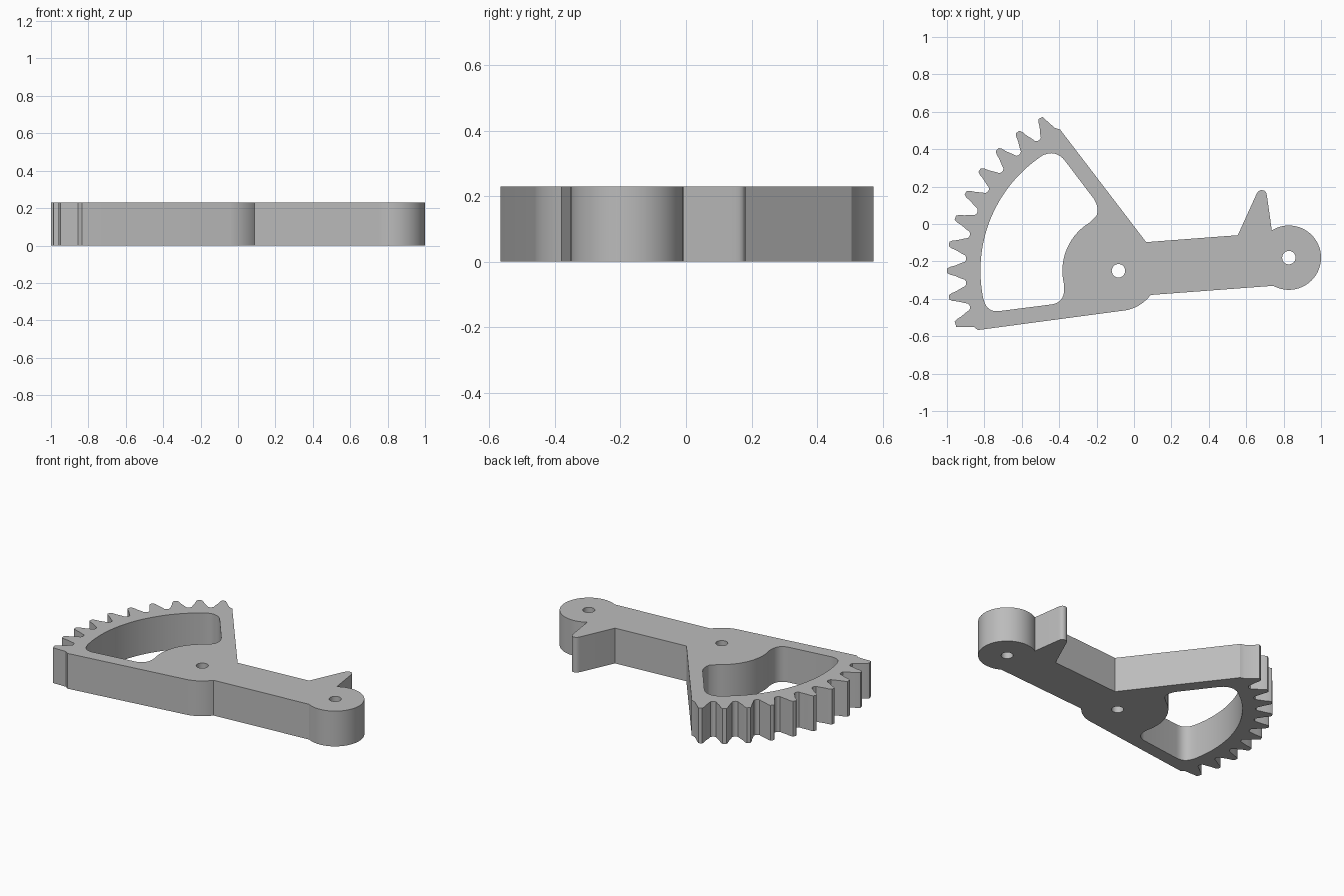
import bpy, bmesh
from math import radians, cos, sin
from mathutils import Vector

cube = bpy.data.objects.get("Cube")
if cube:
    bpy.data.objects.remove(cube)

HEIGHT = 0.23
PIVOT = Vector((-0.083, -0.25))
ARM_END = Vector((0.828, -0.18))


def polar(centre, radius, degrees):
    a = radians(degrees)
    return centre + radius * Vector((cos(a), sin(a)))


def arc(centre, radius, start, end, steps=24):
    return [polar(centre, radius, start + (end - start) * i / steps)
            for i in range(steps + 1)]


def bend(a, corner, b, steps=8):
    """Rounded corner from a to b, pulled towards corner."""
    a, corner, b = Vector(a), Vector(corner), Vector(b)
    ts = [i / steps for i in range(steps + 1)]
    return [a * (1 - t) ** 2 + corner * 2 * t * (1 - t) + b * t * t for t in ts]


def points(*pairs):
    return [Vector(p) for p in pairs]


# Gear teeth, running from the lower end of the sector to the upper end
TEETH, PITCH, FIRST = 10, 9.0, 198.0
TIP, SHOULDER, FLANK, ROOT = 0.917, 0.902, 0.842, 0.817
teeth = []
for i in range(TEETH):
    mid = FIRST - i * PITCH
    if i > 0:
        teeth += [polar(PIVOT, FLANK, mid + 2.8), polar(PIVOT, 0.875, mid + 1.8),
                  polar(PIVOT, SHOULDER, mid + 1.3)]
    teeth += [polar(PIVOT, TIP, mid + 0.7), polar(PIVOT, TIP, mid - 0.7)]
    if i < TEETH - 1:
        teeth += [polar(PIVOT, SHOULDER, mid - 1.3), polar(PIVOT, 0.875, mid - 1.8),
                  polar(PIVOT, FLANK, mid - 2.8)]
        teeth += [polar(PIVOT, ROOT + 0.006, mid - 3.3), polar(PIVOT, ROOT, mid - 4.1),
                  polar(PIVOT, ROOT, mid - 4.9), polar(PIVOT, ROOT + 0.006, mid - 5.7)]

# Outer outline: teeth, upper edge, arm with pointer, round end, hub, lower edge
outline = teeth
outline += points((-0.425, 0.515), (-0.395, 0.505), (0.065, -0.097), (0.555, -0.06))
outline += bend((0.655, 0.16), (0.665, 0.183), (0.685, 0.181), 4)
outline += bend((0.69, 0.18), (0.708, 0.178), (0.711, 0.15), 4)
outline += arc(ARM_END, 0.172, 122, -119, 48)
outline += arc(PIVOT, 0.215, -37, -79, 12)
outline += points((-0.835, -0.567), (-0.855, -0.551), (-0.95, -0.551))

# Window between the toothed rim and the hub
window = arc(PIVOT, 0.738, 192, 123, 36)
window += bend((-0.455, 0.378), (-0.405, 0.382), (-0.372, 0.342))
window += bend((-0.215, 0.135), (-0.185, 0.09), (-0.2, 0.045))
window += arc(PIVOT, 0.3, 121, 194)
window += bend((-0.373, -0.35), (-0.375, -0.42), (-0.44, -0.43))
window += bend((-0.715, -0.465), (-0.785, -0.475), (-0.802, -0.41))

holes = [arc(c, 0.036, 0, 345, 23) for c in (PIVOT, ARM_END)]

# Filled flat profile with thickness
profile = bpy.data.curves.new("sector_lever_profile", 'CURVE')
profile.dimensions = '2D'
profile.fill_mode = 'BOTH'
profile.extrude = HEIGHT / 2
for loop in [outline, window] + holes:
    spline = profile.splines.new('POLY')
    spline.points.add(len(loop) - 1)
    for p, co in zip(spline.points, loop):
        p.co = (co.x, co.y, 0, 1)
    spline.use_cyclic_u = True

lever = bpy.data.objects.new("sector_gear_lever", profile)
bpy.context.collection.objects.link(lever)
bpy.ops.object.select_all(action='DESELECT')
bpy.context.view_layer.objects.active = lever
lever.select_set(True)
bpy.ops.object.convert(target='MESH')
lever = bpy.context.object

# Join caps to walls and stand the part on the ground
bm = bmesh.new()
bm.from_mesh(lever.data)
bmesh.ops.remove_doubles(bm, verts=bm.verts, dist=0.0003)
bmesh.ops.recalc_face_normals(bm, faces=bm.faces)
bmesh.ops.translate(bm, verts=bm.verts, vec=(0, 0, HEIGHT / 2))
bm.to_mesh(lever.data)
bm.free()
bpy.ops.object.shade_smooth_by_angle(angle=radians(30))

# Plain grey
grey = bpy.data.materials.new("plain_grey")
grey.use_nodes = True
colour = (0.5, 0.5, 0.5, 1)
grey.diffuse_color = colour
grey.node_tree.nodes["Principled BSDF"].inputs["Base Color"].default_value = colour
lever.data.materials.clear()
lever.data.materials.append(grey)
